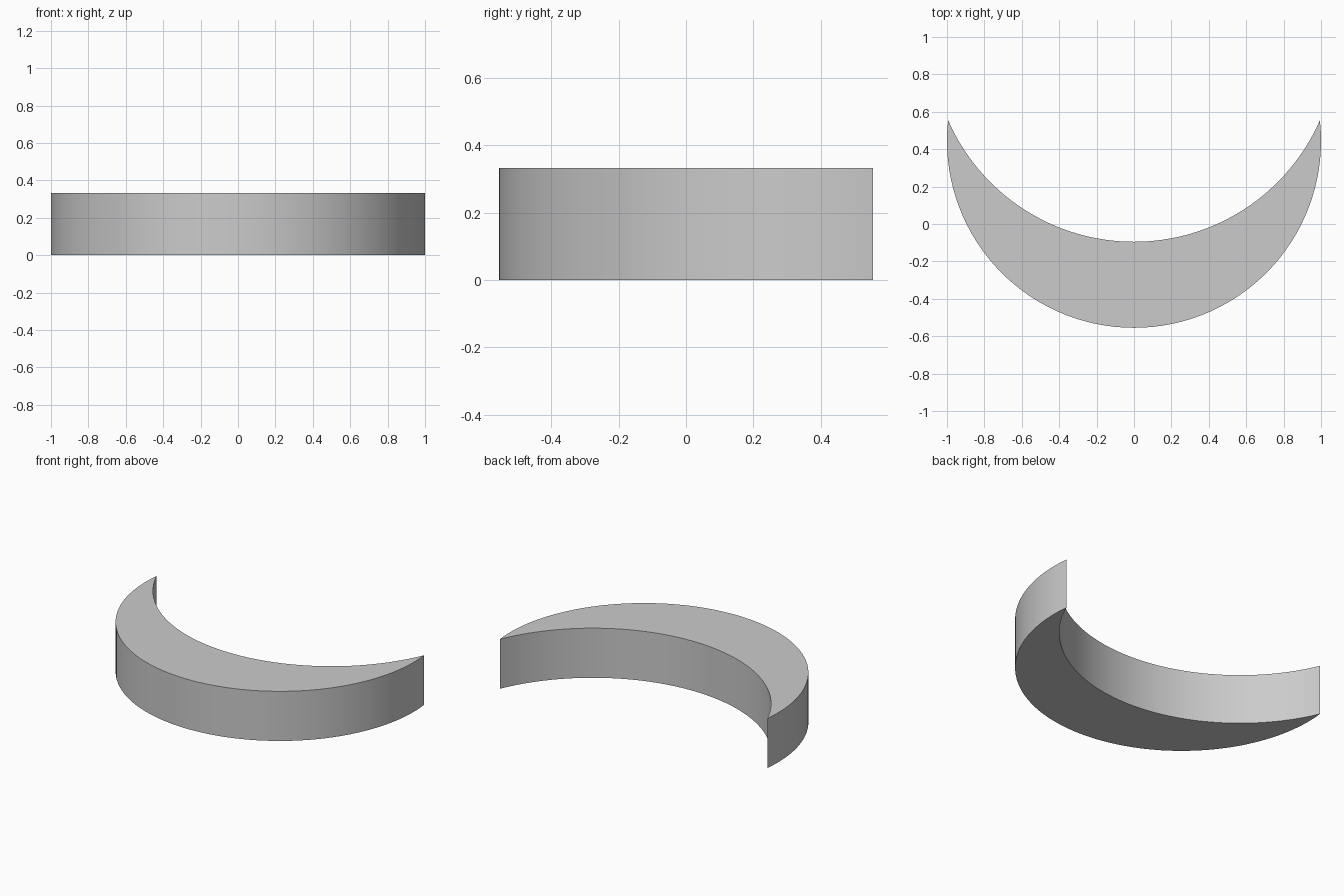
import bpy
import bmesh
from math import sin, cos, atan2, radians

if "Cube" in bpy.data.objects:
    bpy.data.objects.remove(bpy.data.objects["Cube"], do_unlink=True)

HEIGHT = 0.333
SEGMENTS = 64
TIP_X, TIP_Y = 0.994, 0.555


def arc(bottom_y, radius):
    """Points of a circular arc from the left tip, through the bottom, to the right tip."""
    centre_y = bottom_y + radius
    half = atan2(TIP_X, centre_y - TIP_Y)
    angles = [half * (1 - 2 * i / SEGMENTS) for i in range(SEGMENTS + 1)]
    return [(radius * sin(a), centre_y - radius * cos(a)) for a in angles]


# Plain grey material
grey = bpy.data.materials.new("light grey")
grey.use_nodes = True
colour = (0.6, 0.6, 0.6, 1)
grey.diffuse_color = colour
grey.node_tree.nodes["Principled BSDF"].inputs["Base Color"].default_value = colour

# Crescent outline: outer arc, then the shallower inner arc back between the tips
outer = arc(-0.555, 1.0)
inner = arc(-0.095, 1.085)
outline = outer + inner[-2:0:-1]

# Extrude the outline into a solid block
bm = bmesh.new()
base = bm.faces.new([bm.verts.new((x, y, 0)) for x, y in outline])
top = bmesh.ops.extrude_face_region(bm, geom=[base], use_keep_orig=True)["geom"]
bmesh.ops.translate(bm, vec=(0, 0, HEIGHT),
                    verts=[v for v in top if isinstance(v, bmesh.types.BMVert)])
bmesh.ops.recalc_face_normals(bm, faces=bm.faces)
mesh = bpy.data.meshes.new("crescent_block")
bm.to_mesh(mesh)
bm.free()
mesh.materials.append(grey)

block = bpy.data.objects.new("crescent_block", mesh)
bpy.context.collection.objects.link(block)

# Smooth curved walls, sharp rims and tips
bpy.ops.object.select_all(action="DESELECT")
block.select_set(True)
bpy.context.view_layer.objects.active = block
bpy.ops.object.shade_smooth_by_angle(angle=radians(30))
